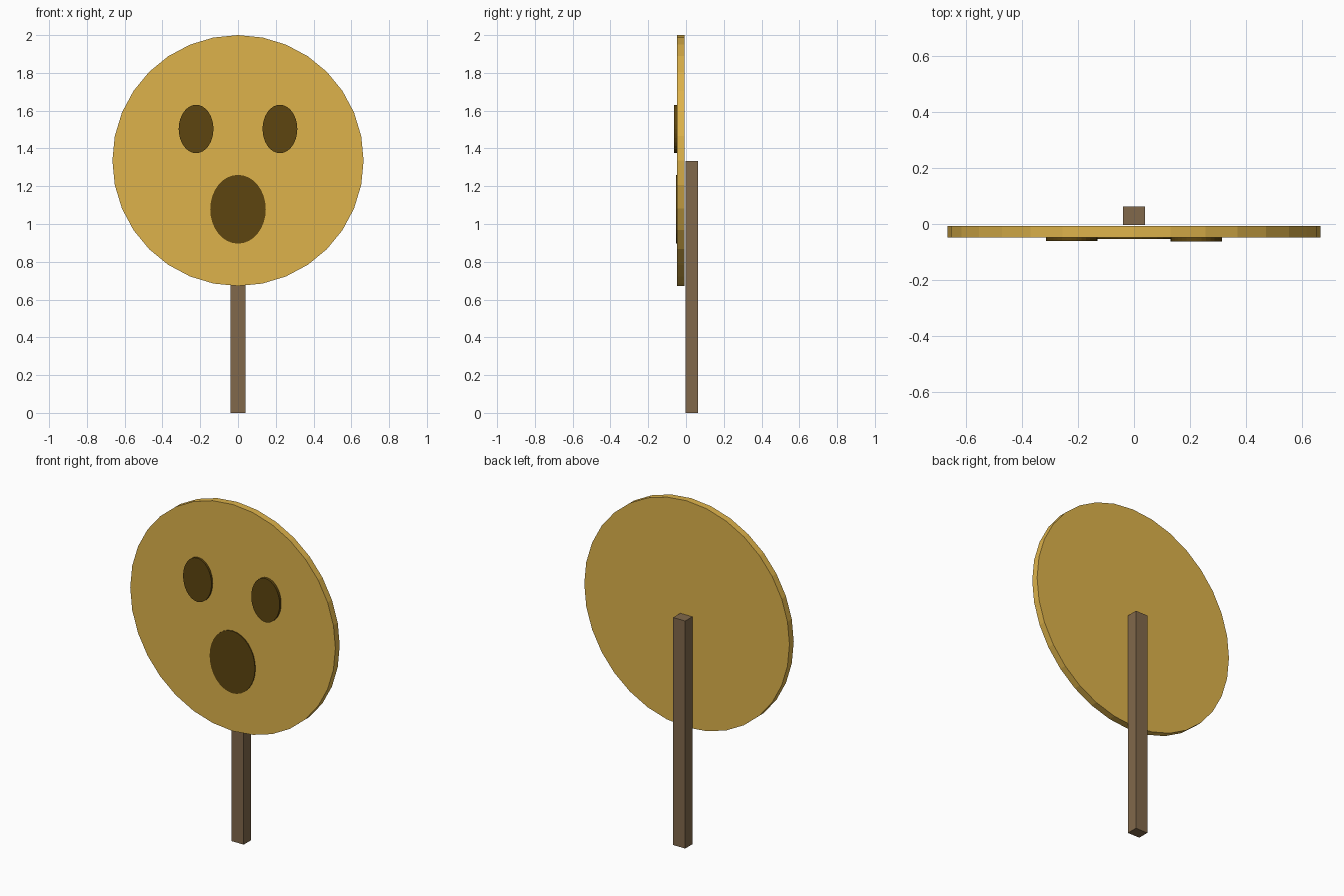
import bpy
from math import pi

if "Cube" in bpy.data.objects:
    bpy.data.objects.remove(bpy.data.objects["Cube"])


def material(name, rgb):
    m = bpy.data.materials.new(name)
    m.diffuse_color = (*rgb, 1)
    m.use_nodes = True
    m.node_tree.nodes["Principled BSDF"].inputs["Base Color"].default_value = m.diffuse_color
    return m


YELLOW = material("yellow_paint", (0.73, 0.45, 0.07))
DARK = material("dark_paint", (0.11, 0.06, 0.005))
WOOD = material("wood", (0.22, 0.14, 0.07))


def finish(name, scale, mat):
    ob = bpy.context.object
    ob.name = name
    ob.scale = scale
    bpy.ops.object.transform_apply(location=False, rotation=True, scale=True)
    ob.data.materials.append(mat)
    return ob


def plate(name, x, z, half_w, half_h, y_front, y_back, mat):
    """Flat elliptical plate facing -y."""
    bpy.ops.mesh.primitive_cylinder_add(
        vertices=32, radius=1, depth=1,
        location=(x, (y_front + y_back) / 2, z), rotation=(pi / 2, 0, 0))
    # bake the turn first so that the scale acts on world axes
    bpy.ops.object.transform_apply(location=False, rotation=True, scale=False)
    return finish(name, (half_w, y_back - y_front, half_h), mat)


# round sign board
plate("face_board", 0, 1.336, 0.665, 0.664, -0.048, -0.008, YELLOW)

# eyes and open mouth, set slightly into the board
plate("left_eye", -0.222, 1.503, 0.092, 0.128, -0.060, -0.030, DARK)
plate("right_eye", 0.222, 1.503, 0.092, 0.128, -0.063, -0.030, DARK)
plate("mouth", 0, 1.078, 0.147, 0.182, -0.053, -0.030, DARK)

# post behind the board
bpy.ops.mesh.primitive_cube_add(size=1, location=(0, 0.030, 0.6665))
finish("post", (0.078, 0.066, 1.333), WOOD)
